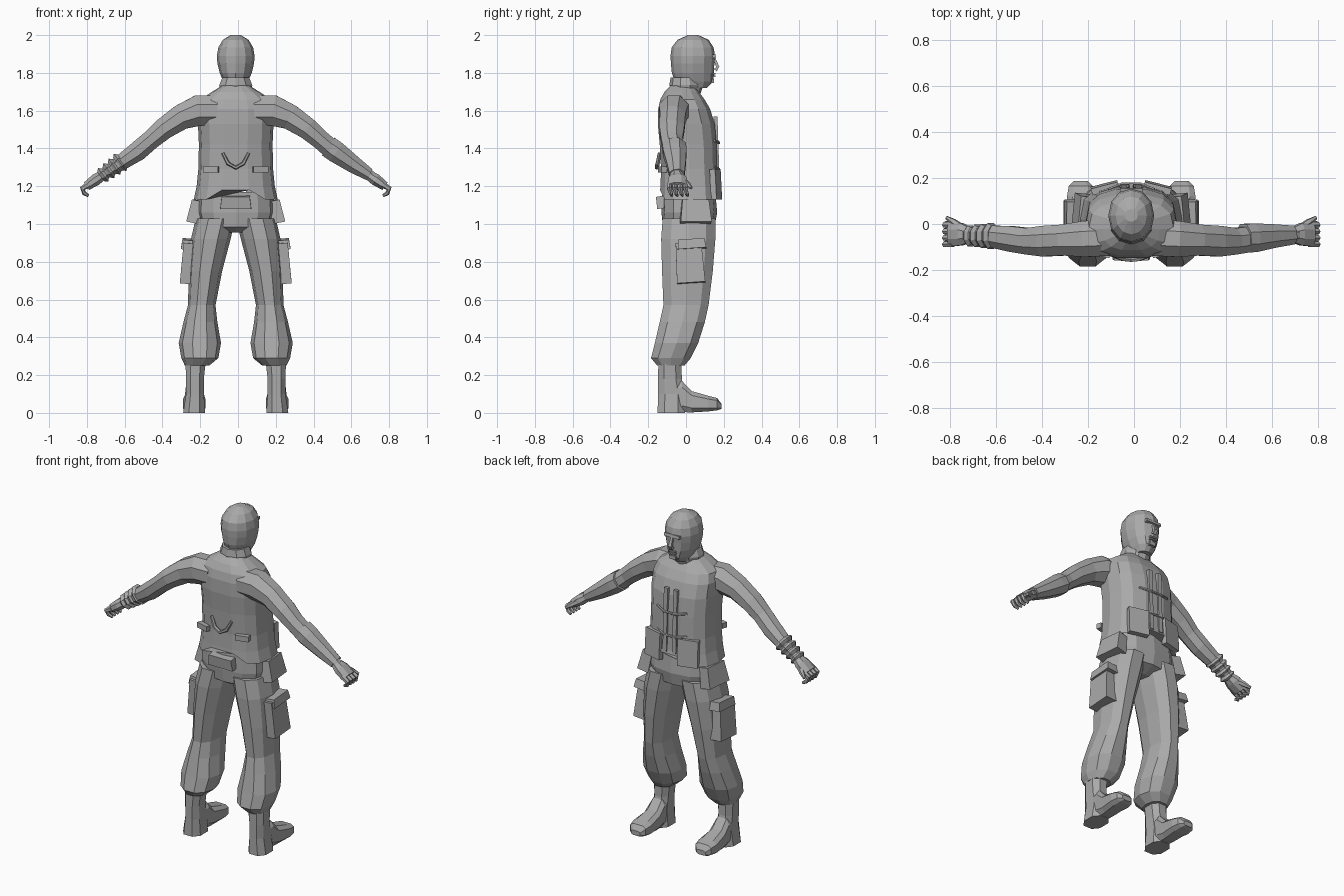
import bpy, bmesh, math
from mathutils import Vector, Matrix, Euler

AX = -0.012  # body centre line
grey = bpy.data.materials.new("plain grey")
grey.diffuse_color = (0.4, 0.4, 0.4, 1)


def finish(name, bm):
    bmesh.ops.recalc_face_normals(bm, faces=bm.faces[:])
    me = bpy.data.meshes.new(name)
    bm.to_mesh(me)
    bm.free()
    ob = bpy.data.objects.new(name, me)
    bpy.context.collection.objects.link(ob)
    me.materials.append(grey)
    return ob


def loft(name, rings, n=10, power=1.0, phase=0.0):
    """Skin rings of (centre, u axis, v axis); power under 1 squares the section."""
    bm = bmesh.new()
    rows = []
    for c, u, v in rings:
        row = []
        for i in range(n):
            a = 2 * math.pi * (i + phase) / n
            ca, sa = math.cos(a), math.sin(a)
            p = Vector(c) + Vector(u) * math.copysign(abs(ca) ** power, ca) \
                + Vector(v) * math.copysign(abs(sa) ** power, sa)
            row.append(bm.verts.new(p))
        rows.append(row)
    for a, b in zip(rows, rows[1:]):
        for i in range(n):
            j = (i + 1) % n
            bm.faces.new((a[i], a[j], b[j], b[i]))
    bm.faces.new(rows[0])
    bm.faces.new(rows[-1])
    return finish(name, bm)


def stack(name, rows, n=12, power=1.0, phase=0.5, s=1):
    """Upright loft from rows of (z, x centre, half width, y back, y front)."""
    return loft(name, [((AX + s * x, (y0 + y1) / 2, z), (w, 0, 0), (0, (y1 - y0) / 2, 0))
                       for z, x, w, y0, y1 in rows], n, power, phase)


def limb(name, rows, n=8, s=1, phase=0.5):
    """Loft along a path of (x, y, z, y radius, cross radius)."""
    pts = [Vector((AX + s * r[0], r[1], r[2])) for r in rows]
    rings = []
    for i, r in enumerate(rows):
        t = (pts[min(i + 1, len(pts) - 1)] - pts[max(i - 1, 0)]).normalized()
        u = Vector((0, 1, 0)) if abs(t.y) < 0.8 else Vector((1, 0, 0))
        u = (u - t * u.dot(t)).normalized()
        rings.append((pts[i], u * r[3], t.cross(u) * r[4]))
    return loft(name, rings, n, phase=phase)


def box(name, loc, size, rot=(0, 0, 0), taper=1.0):
    bm = bmesh.new()
    bmesh.ops.create_cube(bm, size=1)
    for v in bm.verts:
        if v.co.z > 0:
            v.co.x *= taper
            v.co.y *= taper
    m = Matrix.Translation((AX + loc[0], loc[1], loc[2])) @ Euler(rot).to_matrix().to_4x4()
    bmesh.ops.transform(bm, matrix=m @ Matrix.Diagonal((*size, 1)), verts=bm.verts)
    return finish(name, bm)


# Shirt, with the hem raised at the middle of front and back
shirt = stack("shirt", [
    (1.13, 0, 0.222, -0.14, 0.18), (1.20, 0, 0.207, -0.138, 0.175), (1.29, 0, 0.198, -0.135, 0.168),
    (1.42, 0, 0.195, -0.142, 0.165), (1.53, 0, 0.20, -0.152, 0.155), (1.61, 0, 0.20, -0.15, 0.13),
    (1.66, 0, 0.185, -0.138, 0.10), (1.70, 0, 0.125, -0.115, 0.07), (1.735, 0, 0.07, -0.08, 0.045)],
    14, 0.75, 0.0)
for v in shirt.data.vertices:
    if v.co.z < 1.14 and abs(v.co.x - AX) < 0.12:
        v.co.z += 0.05

# Front placket strips and toggles
for s in (-1, 1):
    box("placket", (s * 0.032, 0.163, 1.38), (0.025, 0.02, 0.38), (math.radians(2), 0, 0))
    box("shirt_panel", (s * 0.115, 0.158, 1.21), (0.12, 0.03, 0.16), (math.radians(3), 0, -s * 0.25))
for z in (1.29, 1.43):
    limb("toggle", [(-0.1, 0.15, z + 0.012, 0.007, 0.008), (-0.04, 0.175, z, 0.007, 0.008),
                    (0.04, 0.175, z, 0.007, 0.008), (0.1, 0.15, z + 0.012, 0.007, 0.008)], 6)
# Back strap tabs, curved handle and small pouch
for s in (-1, 1):
    box("back_tab", (s * 0.13, -0.125, 1.288), (0.08, 0.03, 0.032), (0, 0, s * 0.25))
limb("back_handle", [(-0.068, -0.14, 1.375, 0.01, 0.008), (-0.04, -0.15, 1.32, 0.012, 0.01),
                     (0, -0.155, 1.298, 0.012, 0.01), (0.04, -0.15, 1.32, 0.012, 0.01),
                     (0.068, -0.14, 1.375, 0.01, 0.008)], 6)
box("back_pouch", (0, -0.13, 1.115), (0.165, 0.055, 0.065), (0.15, 0, 0), 0.9)

# Neck, collar and head
stack("neck", [(1.67, 0, 0.07, -0.05, 0.07), (1.73, 0, 0.062, -0.03, 0.09), (1.80, 0, 0.07, -0.03, 0.11)], 10)
stack("hood_collar", [(1.70, 0, 0.088, -0.075, 0.065), (1.735, 0, 0.092, -0.088, 0.08),
                      (1.775, 0, 0.075, -0.082, 0.07)], 10)
stack("head", [
    (1.72, 0, 0.045, 0.02, 0.11), (1.755, 0, 0.066, -0.06, 0.145), (1.80, 0, 0.085, -0.075, 0.148),
    (1.85, 0, 0.097, -0.08, 0.15), (1.89, 0, 0.10, -0.082, 0.154), (1.935, 0, 0.092, -0.076, 0.146),
    (1.975, 0, 0.068, -0.045, 0.12), (2.0, 0, 0.028, 0.01, 0.065)], 12, 0.95, 0.0)
box("brow", (0, 0.143, 1.888), (0.10, 0.028, 0.018), (0.2, 0, 0))
limb("nose", [(0, 0.147, 1.885, 0.008, 0.008), (0, 0.168, 1.832, 0.012, 0.015),
              (0, 0.155, 1.814, 0.014, 0.016)], 4)
for z in (1.782, 1.795):
    box("lip", (0, 0.147, z), (0.042, 0.016, 0.008))
box("chin", (0, 0.138, 1.757), (0.04, 0.02, 0.022))

# Hips, with waist under the shirt
stack("hips", [(0.955, 0, 0.07, -0.07, 0.08), (0.985, 0, 0.185, -0.122, 0.15),
               (1.06, 0, 0.207, -0.13, 0.165), (1.17, 0, 0.20, -0.125, 0.155)], 12, 0.8, 0.0)

for s in (-1, 1):
    # Trouser leg gathered at the cuff
    stack("trouser_leg", [
        (1.03, 0.107, 0.105, -0.13, 0.162), (0.92, 0.132, 0.105, -0.138, 0.162),
        (0.75, 0.16, 0.088, -0.133, 0.148), (0.57, 0.18, 0.073, -0.125, 0.125),
        (0.48, 0.187, 0.09, -0.145, 0.105), (0.37, 0.19, 0.112, -0.17, 0.07),
        (0.29, 0.19, 0.098, -0.19, 0.03), (0.25, 0.205, 0.064, -0.155, -0.005)],
        10, 0.9, 0.0, s)
    # Boot shaft and foot
    stack("boot_shaft", [(0.0, 0.22, 0.062, -0.155, 0.0), (0.10, 0.216, 0.05, -0.153, 0.0),
                         (0.18, 0.216, 0.05, -0.152, -0.018), (0.28, 0.212, 0.058, -0.15, -0.02)],
          8, 0.8, 0.5, s)
    loft("boot_foot", [((AX + s * x, y, (z0 + z1) / 2), (w, 0, 0), (0, 0, (z1 - z0) / 2))
                       for y, x, w, z0, z1 in
                       [(-0.10, 0.217, 0.045, 0, 0.16), (-0.02, 0.217, 0.05, 0, 0.172),
                        (0.03, 0.218, 0.054, 0, 0.118), (0.12, 0.22, 0.063, 0.006, 0.092),
                        (0.165, 0.22, 0.055, 0.012, 0.08), (0.187, 0.22, 0.032, 0.02, 0.05)]],
         8, 0.6, 0.5)
    # Thigh pocket with flap, and hip pouch
    box("thigh_pocket", (s * 0.25, 0.02, 0.795), (0.075, 0.15, 0.215), (0.07, -s * 0.08, 0), 0.9)
    box("pocket_flap", (s * 0.247, 0.03, 0.893), (0.082, 0.152, 0.05), (0.07, -s * 0.1, 0), 0.9)
    box("hip_pouch", (s * 0.208, 0.05, 1.065), (0.07, 0.165, 0.12), (0, -s * 0.2, s * 0.1), 0.85)

    # Arm
    limb("arm", [(0.10, -0.06, 1.60, 0.085, 0.085), (0.20, -0.065, 1.60, 0.085, 0.088),
                 (0.29, -0.07, 1.565, 0.073, 0.072), (0.38, -0.075, 1.505, 0.072, 0.062),
                 (0.45, -0.075, 1.445, 0.062, 0.055), (0.52, -0.065, 1.385, 0.06, 0.056),
                 (0.60, -0.055, 1.33, 0.052, 0.046), (0.72, -0.048, 1.25, 0.034, 0.03)], 8, s)
    # Hand, curled fingers and thumb
    limb("palm", [(0.70, -0.048, 1.262, 0.033, 0.027), (0.74, -0.045, 1.235, 0.053, 0.034),
                  (0.79, -0.045, 1.20, 0.056, 0.026)], 8, s)
    for i in range(4):
        y = -0.088 + 0.028 * i
        limb("finger", [(0.775, y, 1.21, 0.015, 0.017), (0.812, y, 1.188, 0.014, 0.015),
                        (0.802, y + 0.008, 1.162, 0.011, 0.012),
                        (0.78, y + 0.014, 1.15, 0.007, 0.008)], 6, s)
    limb("thumb", [(0.735, -0.02, 1.235, 0.018, 0.018), (0.775, 0.008, 1.21, 0.016, 0.016),
                   (0.805, 0.028, 1.19, 0.008, 0.008)], 6, s)

# Bracer on one forearm
limb("bracer", [(0.49, -0.062, 1.41, 0.067, 0.062), (0.53, -0.06, 1.382, 0.068, 0.062),
                (0.62, -0.052, 1.318, 0.055, 0.05), (0.705, -0.048, 1.262, 0.044, 0.036)], 8)
# Wrist rings on the other
for i in range(4):
    x, z = 0.60 + 0.03 * i, 1.335 - 0.022 * i
    r = 0.061 - 0.004 * i
    limb("wrist_ring", [(x, -0.052, z, r - 0.012, r - 0.016), (x + 0.012, -0.052, z - 0.009, r, r),
                        (x + 0.024, -0.052, z - 0.018, r - 0.012, r - 0.016)], 8, -1)
